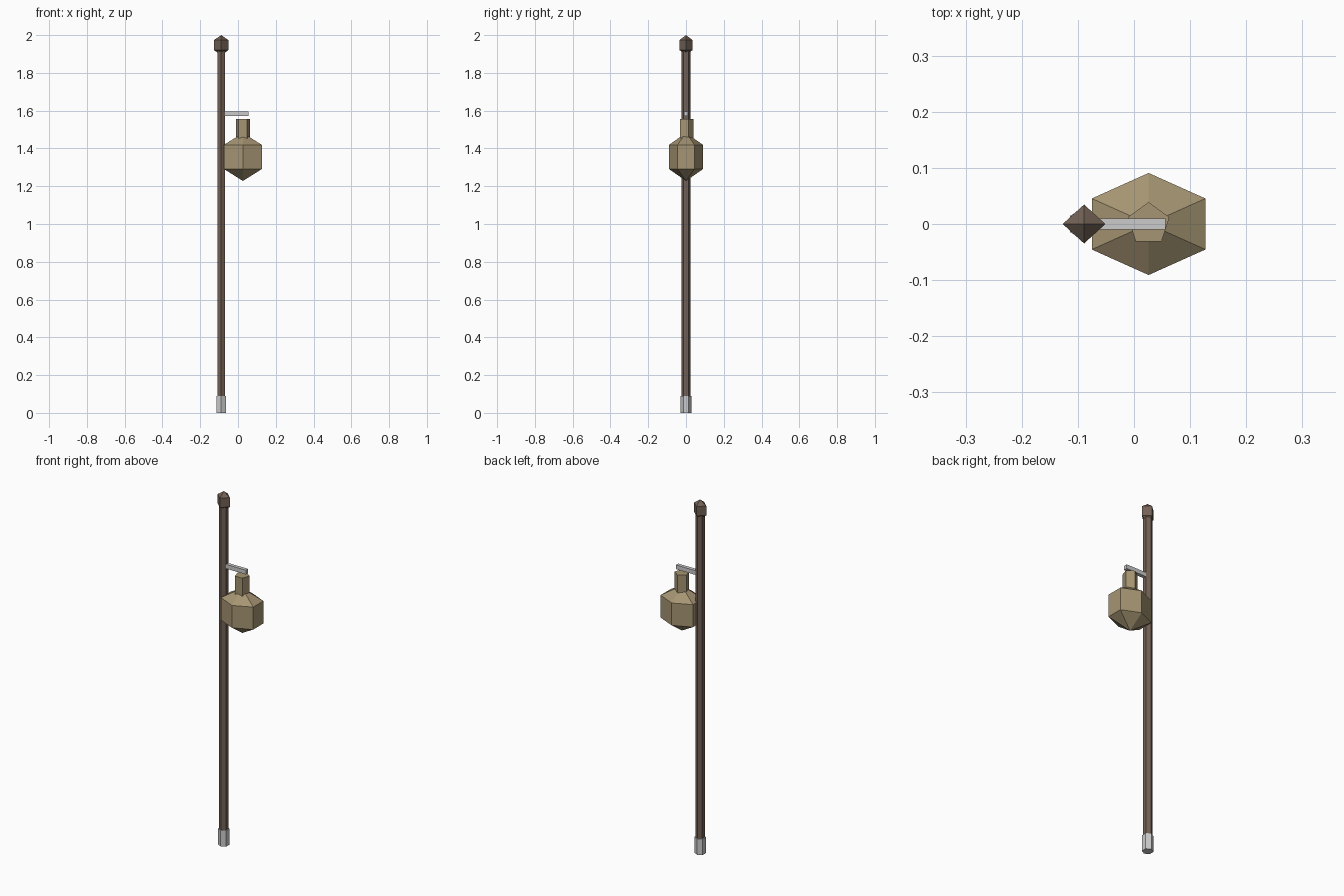
import bpy, bmesh
from math import sin, cos, pi, tau

if "Cube" in bpy.data.objects:
    bpy.data.objects.remove(bpy.data.objects["Cube"])


def material(name, color):
    m = bpy.data.materials.new(name)
    m.diffuse_color = (*color, 1)
    m.use_nodes = True
    m.node_tree.nodes["Principled BSDF"].inputs["Base Color"].default_value = m.diffuse_color
    return m


def add_object(name, bm, mat=None):
    bmesh.ops.recalc_face_normals(bm, faces=bm.faces)
    mesh = bpy.data.meshes.new(name)
    bm.to_mesh(mesh)
    bm.free()
    ob = bpy.data.objects.new(name, mesh)
    bpy.context.collection.objects.link(ob)
    if mat:
        mesh.materials.append(mat)
    return ob


def prism(name, sides, x, radius, z0, z1, mat=None):
    """Upright prism with one corner pointing to +y."""
    bm = bmesh.new()
    ring = [bm.verts.new((x + radius * cos(pi / 2 + tau * i / sides),
                          radius * sin(pi / 2 + tau * i / sides), z0))
            for i in range(sides)]
    base = bm.faces.new(ring)
    ext = bmesh.ops.extrude_face_region(bm, geom=[base], use_keep_orig=True)
    top = [g for g in ext["geom"] if isinstance(g, bmesh.types.BMVert)]
    bmesh.ops.translate(bm, verts=top, vec=(0, 0, z1 - z0))
    return add_object(name, bm, mat)


def low_sphere(name, sides, x, z, rx, ry, rz, mat):
    """Ellipsoid with three bands: pointed top, straight waist, pointed base."""
    bm = bmesh.new()
    rings = []
    for lat in (pi / 6, -pi / 6):
        rings.append([bm.verts.new((
            x + rx * cos(lat) * cos(pi / 2 + tau * i / sides),
            ry * cos(lat) * sin(pi / 2 + tau * i / sides),
            z + rz * sin(lat))) for i in range(sides)])
    top = bm.verts.new((x, 0, z + rz))
    bottom = bm.verts.new((x, 0, z - rz))
    upper, lower = rings
    for i in range(sides):
        j = (i + 1) % sides
        bm.faces.new((upper[i], upper[j], top))
        bm.faces.new((lower[i], lower[j], upper[j], upper[i]))
        bm.faces.new((lower[j], lower[i], bottom))
    return add_object(name, bm, mat)


wood = material("dark_wood", (0.17, 0.12, 0.09))
gourd = material("gourd_tan", (0.38, 0.30, 0.17))

POLE_X, GOURD_X = -0.089, 0.026

# Staff with metal foot and knob
prism("staff_pole", 6, POLE_X, 0.024, 0.01, 1.95, wood)
prism("foot_ferrule", 6, POLE_X, 0.029, 0.0, 0.09)
low_sphere("top_knob", 4, POLE_X, 1.947, 0.044, 0.04, 0.053, wood)

# Hanging bar
bm = bmesh.new()
bmesh.ops.create_cube(bm, size=1)
bmesh.ops.scale(bm, verts=bm.verts, vec=(0.135, 0.02, 0.024))
bmesh.ops.translate(bm, verts=bm.verts, vec=(-0.0115, 0, 1.583))
add_object("hanging_bar", bm)

# Gourd flask
low_sphere("gourd_body", 6, GOURD_X, 1.355, 0.135, 0.105, 0.127, gourd)
prism("gourd_neck", 5, GOURD_X, 0.039, 1.45, 1.556, gourd)
